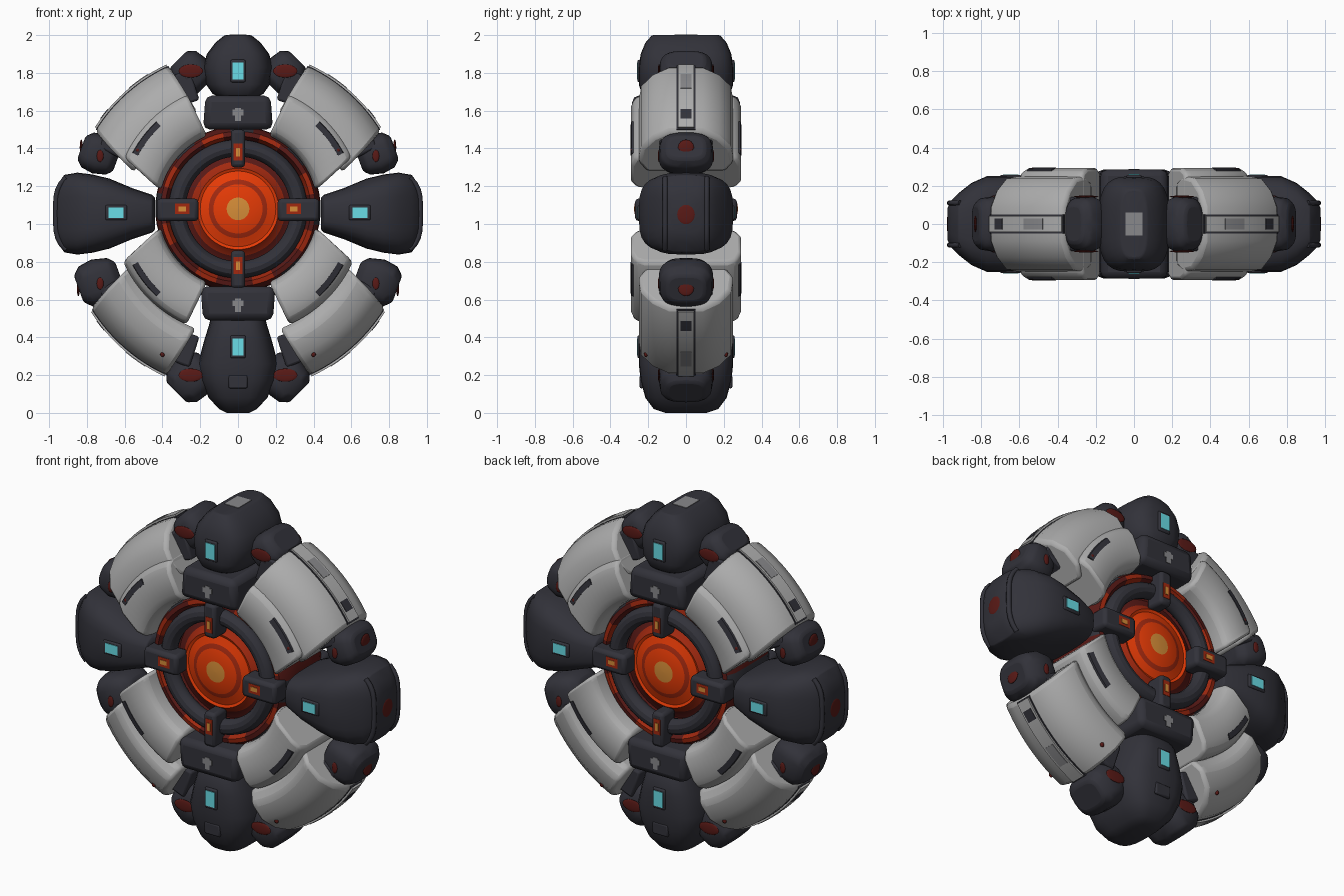
import bpy, bmesh, math
from mathutils import Vector

if "Cube" in bpy.data.objects:
    bpy.data.objects.remove(bpy.data.objects["Cube"])

CORE = Vector((0, 0, 1.08))   # middle of the glowing core
HUB = Vector((0, 0, 1.03))    # middle of the outer armour
BOTH = (-1, 1)


def material(name, rgb):
    m = bpy.data.materials.new(name)
    m.use_nodes = True
    colour = (*rgb, 1)
    m.diffuse_color = colour
    node = next(n for n in m.node_tree.nodes if n.type == 'BSDF_PRINCIPLED')
    node.inputs["Base Color"].default_value = colour
    node.inputs["Roughness"].default_value = 0.6
    return m


CHARCOAL = material("charcoal", (0.032, 0.032, 0.042))
PALE = material("pale grey", (0.42, 0.42, 0.42))
MID = material("mid grey", (0.25, 0.25, 0.26))
MAROON = material("maroon", (0.1, 0.01, 0.008))
RED = material("deep red", (0.36, 0.022, 0.005))
GLOW = material("glowing red", (0.82, 0.045, 0.002))
AMBER = material("amber", (0.68, 0.27, 0.04))
CYAN = material("cyan", (0.16, 0.82, 0.9))


def finish(name, bm, mats, bevel=0.0, angle=35):
    bmesh.ops.recalc_face_normals(bm, faces=bm.faces)
    me = bpy.data.meshes.new(name)
    bm.to_mesh(me)
    bm.free()
    ob = bpy.data.objects.new(name, me)
    bpy.context.collection.objects.link(ob)
    for m in mats:
        me.materials.append(m)
    bpy.ops.object.select_all(action='DESELECT')
    ob.select_set(True)
    bpy.context.view_layer.objects.active = ob
    bpy.ops.object.shade_smooth_by_angle(angle=math.radians(angle))
    if bevel:
        mod = ob.modifiers.new("bevel", 'BEVEL')
        mod.width, mod.segments = bevel, 2
        mod.limit_method, mod.angle_limit = 'ANGLE', math.radians(35)


def skin(bm, rings):
    """Bridge closed rings of points into a capped solid."""
    loops = [[bm.verts.new(p) for p in ring] for ring in rings]
    count = len(loops[0])
    for a, b in zip(loops, loops[1:]):
        for i in range(count):
            bm.faces.new((a[i], a[(i + 1) % count], b[(i + 1) % count], b[i]))
    bm.faces.new(loops[0])
    bm.faces.new(loops[-1])


def box(name, loc, size, mat, bevel=0.0, taper=1.0):
    bm = bmesh.new()
    bmesh.ops.create_cube(bm, size=1)
    for v in bm.verts:
        if v.co.z > 0:
            v.co.x *= taper
        v.co = Vector(a * b for a, b in zip(v.co, size)) + Vector(loc)
    finish(name, bm, [mat], bevel)


def spot(name, loc, size, mat):
    """Thin oval patch lying on a surface."""
    bm = bmesh.new()
    bmesh.ops.create_uvsphere(bm, u_segments=16, v_segments=8, radius=1)
    for v in bm.verts:
        v.co = Vector(a * b for a, b in zip(v.co, size)) + Vector(loc)
    finish(name, bm, [mat])


def pod(name, origin, degrees, rings, power=3.0):
    """Rounded shell lofted outward from origin; rings are (distance, half width, half depth)."""
    a = math.radians(degrees)
    out = Vector((math.cos(a), 0, math.sin(a)))
    side = Vector((-out.z, 0, out.x))
    n = 28

    def soft(v):
        return math.copysign(abs(v) ** (2 / power), v)
    bm = bmesh.new()
    skin(bm, [[origin + out * d + side * (w * soft(math.cos(i * math.tau / n)))
               + Vector((0, h * soft(math.sin(i * math.tau / n)), 0)) for i in range(n)]
              for d, w, h in rings])
    finish(name, bm, [CHARCOAL], 0.012, 42)


def arc_block(name, centre, section, start, end, sx, sz, mat, bevel):
    """Sweep a half section of (radius, depth) round the y axis; start and end vary with radius."""
    full = section + [(r, -y) for r, y in reversed(section)]
    low = min(r for r, _ in section)
    span = max(r for r, _ in section) - low
    rings = []
    for k in range(13):
        ring = []
        for r, y in full:
            f = (r - low) / span
            a0 = start[0] + (start[1] - start[0]) * f
            a1 = end[0] + (end[1] - end[0]) * f
            a = math.radians(a0 + (a1 - a0) * k / 12)
            ring.append(centre + Vector((sx * r * math.cos(a), y, sz * r * math.sin(a))))
        rings.append(ring)
    bm = bmesh.new()
    skin(bm, rings)
    finish(name, bm, [mat], bevel)


# Core: turned body with colour bands by radius and a patchy rim
half = [(0.001, .212), (.06, .21), (.13, .2), (.155, .19), (.2, .175), (.215, .182), (.25, .145),
        (.29, .13), (.36, .15), (.385, .2), (.41, .195), (.435, .15), (.438, .06)]
profile = [(r, -y) for r, y in half] + [(r, y) for r, y in reversed(half)]
bm = bmesh.new()
skin(bm, [[CORE + Vector((r * math.cos(t * math.tau / 64), y, r * math.sin(t * math.tau / 64)))
           for t in range(64)] for r, y in profile])
limits = [(.06, 0), (.13, 1), (.155, 2), (.21, 1), (.25, 2), (.36, 3)]
for face in bm.faces:
    c = face.calc_center_median() - CORE
    r = math.hypot(c.x, c.z)
    turn = math.degrees(math.atan2(c.z, c.x)) % 45
    rim = 2 if 14 < turn < 27 else 3
    if r > .405:
        rim = 3 if 8 < turn < 35 else 4
    face.material_index = next((i for lim, i in limits if r < lim), rim)
finish("core", bm, [AMBER, GLOW, RED, MAROON, CHARCOAL])

for s in BOTH:
    # Dark tube round the core
    bpy.ops.mesh.primitive_torus_add(major_radius=.322, minor_radius=.045, major_segments=64,
                                     minor_segments=12, location=CORE + Vector((0, s * .18, 0)),
                                     rotation=(math.pi / 2, 0, 0))
    tube = bpy.context.object
    tube.name = "core_tube"
    tube.data.materials.append(CHARCOAL)
    bpy.ops.object.shade_smooth_by_angle()
    # Four clips holding the tube, each with a lit inset
    for t in BOTH:
        box("side_clip", (t * .32, s * .21, 1.075), (.22, .12, .12), CHARCOAL, .02)
        box("side_clip_light", (t * .295, s * .268, 1.08), (.075, .008, .055), RED)
        box("side_clip_spark", (t * .295, s * .271, 1.08), (.04, .008, .025), AMBER)
        z = 1.08 + t * .3
        box("upright_clip", (0, s * .21, z + t * .02), (.075, .12, .2), CHARCOAL, .018)
        box("upright_clip_light", (0, s * .268, z), (.045, .008, .09), RED)
        box("upright_clip_spark", (0, s * .271, z), (.022, .008, .045), AMBER)

# Connector blocks above and below the core
for z, taper in ((1.59, .93), (.58, 1.07)):
    box("connector", (0, 0, z), (.37, .57, .18), CHARCOAL, .035, taper)
    for s in BOTH:
        box("connector_badge", (0, s * .284, z - .01), (.03, .008, .07), MID)
        box("connector_badge_bar", (0, s * .284, z), (.06, .008, .03), MID)

# Main pods
ZERO = Vector((0, 0, 0))
pod("top_pod", ZERO, 90, [(1.66, .08, .2), (1.69, .135, .235), (1.74, .17, .25), (1.83, .185, .25),
                          (1.9, .165, .24), (1.96, .12, .215), (2.0, .07, .18)], 3.2)
pod("bottom_pod", ZERO, -90, [(-.52, .14, .2), (-.46, .155, .24), (-.38, .18, .25), (-.26, .212, .25),
                              (-.17, .198, .24), (-.08, .155, .215), (-.02, .1, .17), (0, .06, .11)], 3.2)
box("top_cap_plate", (0, 0, 2.0), (.09, .12, .006), MID)
for s in BOTH:
    for z in (1.81, .35):
        box("pod_lamp_frame", (0, s * .248, z), (.08, .018, .12), CHARCOAL, .008)
        box("pod_lamp", (0, s * .256, z), (.058, .009, .09), CYAN)
    box("bottom_pod_recess", (0, s * .235, .165), (.1, .02, .07), CHARCOAL, .008)
    pod("side_pod", Vector((0, 0, 1.055)), 90 - 90 * s,
        [(.44, .085, .17), (.455, .1, .21), (.56, .135, .245), (.68, .185, .25), (.77, .207, .25),
         (.85, .217, .215), (.92, .205, .16), (.955, .155, .125), (.975, .1, .085)], 3.4)
    spot("side_pod_mark", (s * .973, 0, 1.05), (.006, .05, .055), MAROON)
    for t in BOTH:
        box("side_lamp_frame", (s * .645, t * .247, 1.06), (.115, .018, .08), CHARCOAL, .008)
        box("side_lamp", (s * .645, t * .255, 1.06), (.08, .009, .055), CYAN)
        # Curved rail along the outer edge of the side pod
        cu = bpy.data.curves.new("side_rail", 'CURVE')
        cu.dimensions, cu.bevel_depth, cu.bevel_resolution = '3D', .014, 2
        cu.use_fill_caps = True
        spline = cu.splines.new('POLY')
        spline.points.add(12)
        for i, p in enumerate(spline.points):
            u = i / 6 - 1
            p.co = (s * (.965 - .055 * u ** 4), t * .11, 1.055 + .19 * u, 1)
        cu.materials.append(CHARCOAL)
        bpy.context.collection.objects.link(bpy.data.objects.new("side_rail", cu))

# Four armour quarters
OUTER = [(.6, .21), (.67, .252), (.77, .237), (.84, .175), (.885, .09)]
INNER = [(.42, .2), (.435, .262), (.48, .292), (.6, .292), (.65, .27), (.67, .22)]
SMALL = [(-.1, .06, .085), (-.07, .09, .125), (0, .108, .145), (.065, .098, .135), (.1, .065, .1)]
for sx in BOTH:
    for sz in BOTH:
        grow = 0 if sz > 0 else .025

        def arc(name, centre, section, start, end, mat, bevel=0.0):
            arc_block(name, centre, section, start, end, sx, sz, mat, bevel)

        def strip(name, top, width, start, end, mat):
            section = [(.87 + grow, width), (top + grow, width)]
            arc(name, HUB, section, (start, start), (end, end), mat)
        arc("armour_outer", HUB, [(r + grow, y) for r, y in OUTER], (24, 31.5), (69, 65.5), PALE, .02)
        arc("armour_inner", CORE, INNER, (14, 25), (67, 66), PALE, .018)
        arc("armour_slot", CORE, [(.595, .2), (.6, .295), (.63, .288), (.655, .2)],
            (28, 28), (47, 47), CHARCOAL)
        arc("armour_frame", HUB, [(.66, .14), (.83, .14)], (27, 27), (72, 72), CHARCOAL, .012)
        strip("strip_bed", .888, .051, 32, 65.5, CHARCOAL)
        strip("strip", .898, .043, 32.5, 65, PALE)
        strip("strip_vent", .901, .03, 36, 40, CHARCOAL)
        strip("strip_vent_long", .901, .03, 50, 58, MID)
        # Small pods at the ends of each quarter
        scale = 1 if sz > 0 else 1.15
        rings = [(d * scale, w * scale, h) for d, w, h in SMALL]
        zc = 1.37 if sz > 0 else .695
        turn = 20 * sz
        pod("end_pod", Vector((sx * .735, 0, zc)), turn if sx > 0 else 180 - turn, rings, 3.2)
        spot("end_pod_mark", (sx * (.73 + .1 * scale), 0, zc + sz * .035), (.008, .042, .042), MAROON)
        zt = 1.8 if sz > 0 else .19
        pod("cap_pod", Vector((sx * .245, 0, zt)), 90 * sz - 45 * sx * sz, rings, 3.0)
        dot = (sx * .53, .284, 1.39) if sz > 0 else (sx * .4, .212, .31)
        for s in BOTH:
            spot("end_pod_dot", (sx * .73, s * .143, zc - .01), (.018, .006, .032), MAROON)
            spot("cap_pod_mark", (sx * .25, s * .143, zt + .01), (.065, .006, .035), MAROON)
            spot("armour_dot", (dot[0], s * dot[1], dot[2]), (.012, .01, .014), MAROON)
